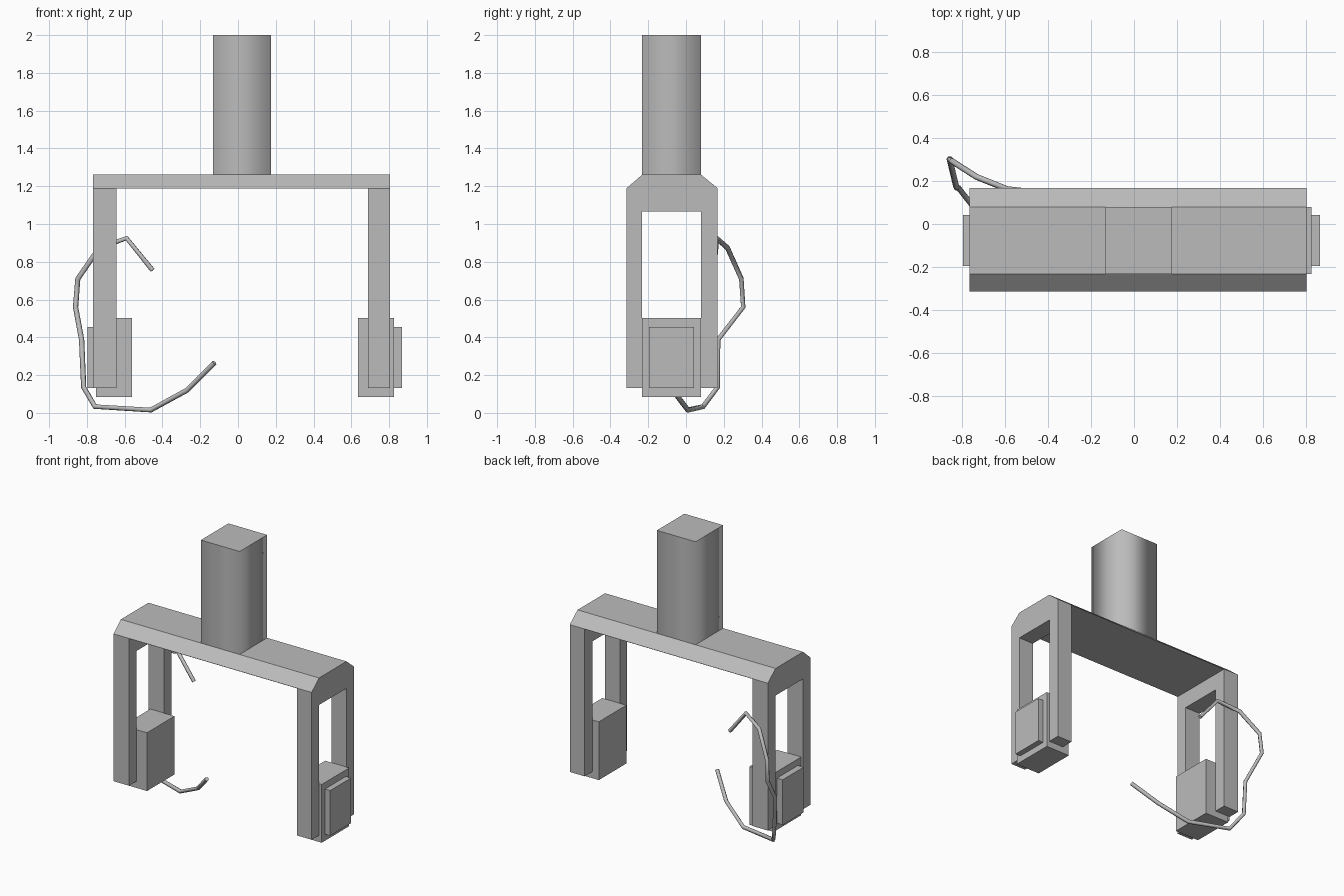
import bpy
import bmesh

cube = bpy.data.objects.get("Cube")
if cube:
    bpy.data.objects.remove(cube, do_unlink=True)

# One plain grey for everything
grey = bpy.data.materials.new("plain grey")
grey.use_nodes = True
colour = (0.5, 0.5, 0.5, 1)
grey.diffuse_color = colour
grey.node_tree.nodes["Principled BSDF"].inputs["Base Color"].default_value = colour


def add_object(name, data):
    obj = bpy.data.objects.new(name, data)
    data.materials.append(grey)
    bpy.context.collection.objects.link(obj)
    return obj


def extrude_x(name, profile, x0, x1):
    """Extrude a closed (y, z) profile along x."""
    bm = bmesh.new()
    face = bm.faces.new([bm.verts.new((x0, y, z)) for y, z in profile])
    ext = bmesh.ops.extrude_face_region(bm, geom=[face])["geom"]
    moved = [v for v in ext if isinstance(v, bmesh.types.BMVert)]
    bmesh.ops.translate(bm, verts=moved, vec=(x1 - x0, 0, 0))
    bmesh.ops.recalc_face_normals(bm, faces=bm.faces)
    mesh = bpy.data.meshes.new(name)
    bm.to_mesh(mesh)
    bm.free()
    return add_object(name, mesh)


def box(name, xs, ys, zs):
    (y0, y1), (z0, z1) = ys, zs
    return extrude_x(name, [(y0, z0), (y1, z0), (y1, z1), (y0, z1)], *xs)


def cut(target, cutter):
    mod = target.modifiers.new("cut", "BOOLEAN")
    mod.operation = "DIFFERENCE"
    mod.solver = "EXACT"
    mod.object = cutter
    bpy.context.view_layer.objects.active = target
    bpy.ops.object.modifier_apply(modifier=mod.name)
    bpy.data.objects.remove(cutter, do_unlink=True)


FRONT, BACK = -0.315, 0.168
SLOT = (-0.232, 0.08)
FOOT, SHOULDER, TOP = 0.132, 1.189, 1.261

# Bridge frame: chamfered block with the span and the leg slots cut away
outline = [(FRONT, FOOT), (BACK, FOOT), (BACK, SHOULDER),
           (SLOT[1], TOP), (SLOT[0], TOP), (FRONT, SHOULDER)]
frame = extrude_x("bridge_frame", outline, -0.767, 0.805)
cut(frame, box("span_cutter", (-0.644, 0.687), (-1, 1), (-1, 1.187)))
cut(frame, box("slot_cutter", (-2, 2), SLOT, (-1, 1.067)))

# Square post with softly shaded sides
post = box("top_post", (-0.132, 0.175), SLOT, (1.25, 2.0))
for face in post.data.polygons:
    face.use_smooth = abs(face.normal.z) < 0.5

# Pads between the legs, each with a raised outer plate
for side, pad_x, plate_x in (("right", (-0.752, -0.56), (-0.797, -0.74)),
                             ("left", (0.636, 0.827), (0.815, 0.868))):
    box(side + "_pad", pad_x, SLOT, (0.085, 0.503))
    box(side + "_outer_plate", plate_x, (-0.195, 0.042), (FOOT, 0.456))

# Bent loose cable hooked around the right leg
path = [(-0.452, 0.147, 0.755), (-0.59, 0.162, 0.925), (-0.735, 0.22, 0.873),
        (-0.848, 0.293, 0.71), (-0.86, 0.303, 0.56), (-0.828, 0.17, 0.388),
        (-0.817, 0.167, 0.135), (-0.757, 0.09, 0.033), (-0.462, 0.01, 0.015),
        (-0.27, -0.07, 0.12), (-0.125, -0.175, 0.265)]
curve = bpy.data.curves.new("loose_cable", "CURVE")
curve.dimensions = "3D"
curve.bevel_depth = 0.014
curve.bevel_resolution = 1
curve.use_fill_caps = True
spline = curve.splines.new("POLY")
spline.points.add(len(path) - 1)
for point, co in zip(spline.points, path):
    point.co = (*co, 1)
cable = add_object("loose_cable", curve)
bpy.ops.object.select_all(action="DESELECT")
cable.select_set(True)
bpy.context.view_layer.objects.active = cable
bpy.ops.object.convert(target="MESH")
